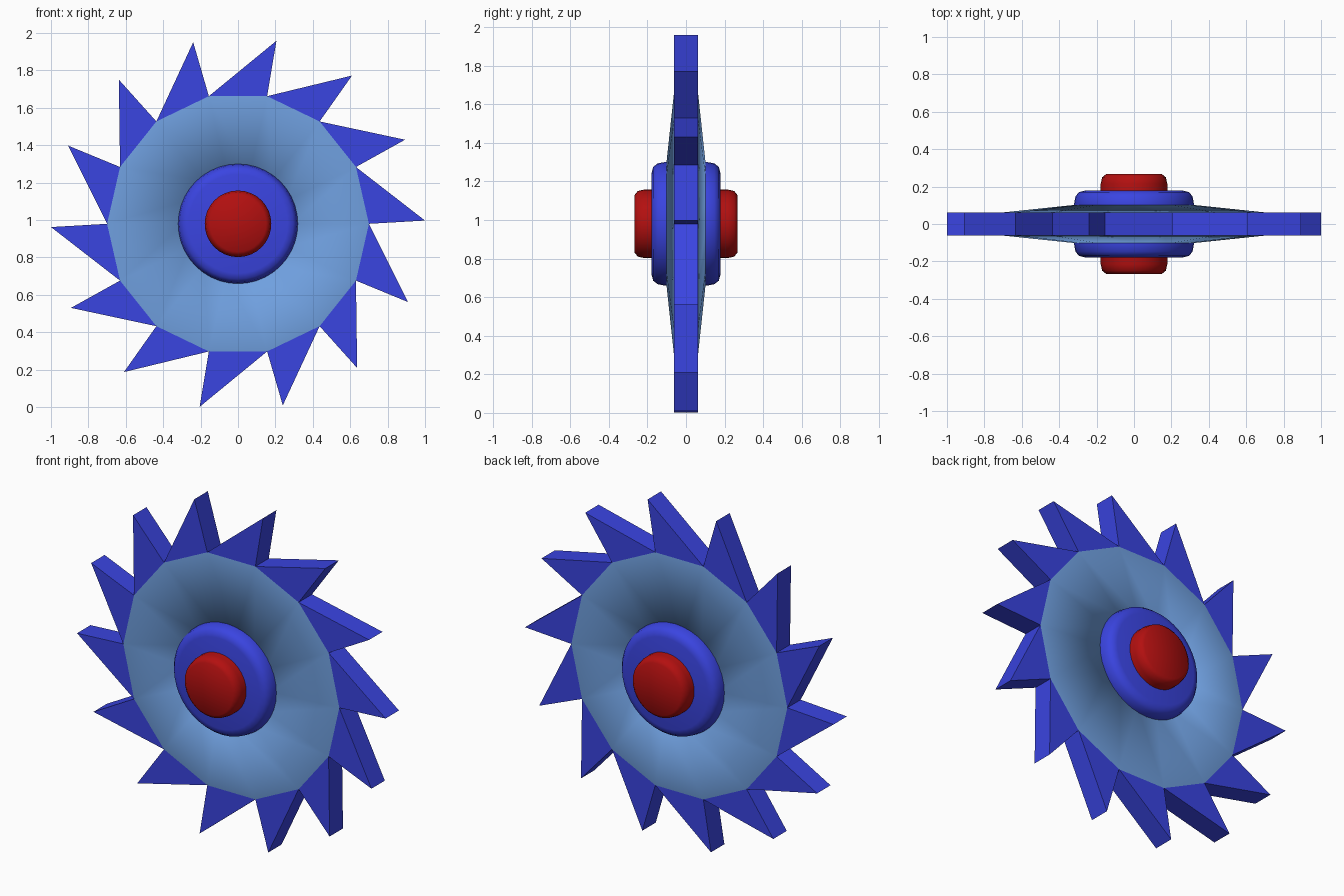
import bpy, bmesh, math

if "Cube" in bpy.data.objects:
    bpy.data.objects.remove(bpy.data.objects["Cube"], do_unlink=True)

TEETH = 14
STEP = 2 * math.pi / TEETH
CENTRE = 0.98
RIM, HALF = 0.70, 0.062


def material(name, rgb):
    m = bpy.data.materials.new(name)
    m.use_nodes = True
    m.diffuse_color = (*rgb, 1)
    m.node_tree.nodes["Principled BSDF"].inputs["Base Color"].default_value = (*rgb, 1)
    return m


blue = material("royal_blue", (0.042, 0.058, 0.75))
steel = material("steel_blue", (0.16, 0.35, 0.74))
red = material("deep_red", (0.45, 0.005, 0.005))


def polar(r, angle, y):
    return (r * math.cos(angle), y, CENTRE + r * math.sin(angle))


def finish(bm, name, mat, smooth):
    bmesh.ops.remove_doubles(bm, verts=bm.verts, dist=0.0001)
    bmesh.ops.recalc_face_normals(bm, faces=bm.faces)
    for f in bm.faces:
        f.smooth = smooth
    mesh = bpy.data.meshes.new(name)
    bm.to_mesh(mesh)
    bm.free()
    mesh.materials.append(mat)
    ob = bpy.data.objects.new(name, mesh)
    bpy.context.collection.objects.link(ob)
    return ob


def lathe(name, profile, sides, mat):
    """Turn a (radius, y) profile around the axle."""
    bm = bmesh.new()
    turn = 2 * math.pi / sides
    for i in range(sides):
        a, b = i * turn, (i + 1) * turn
        for (r0, y0), (r1, y1) in zip(profile, profile[1:]):
            corners = [polar(r0, a, y0), polar(r0, b, y0), polar(r1, b, y1), polar(r1, a, y1)]
            unique = list(dict.fromkeys(corners))
            bm.faces.new([bm.verts.new(c) for c in unique])
    return finish(bm, name, mat, True)


def two_sided(half):
    """Mirror a half profile to the back of the wheel."""
    return half + [(r, -y) for r, y in reversed(half)]


# Tapered disc with a softly shaded bore hidden under the hub
lathe("blade_disc", two_sided([(RIM, HALF), (0.29, 0.105)]), TEETH, steel)

# Rounded hub and axle cap
lathe("hub", two_sided([(0, 0.178), (0.265, 0.178), (0.295, 0.17), (0.313, 0.147), (0.32, 0.11)]), 40, blue)
lathe("axle_cap", two_sided([(0, 0.268), (0.15, 0.266), (0.17, 0.25), (0.178, 0.215)]), 32, red)

# Slanted saw teeth around the rim
bm = bmesh.new()
for k in range(TEETH):
    a = k * STEP
    outline = [(RIM, a), (1.0, a + math.radians(1)), (RIM, a + STEP)]
    front = [bm.verts.new(polar(r, t, -HALF)) for r, t in outline]
    back = [bm.verts.new(polar(r, t, HALF)) for r, t in outline]
    bm.faces.new(front)
    bm.faces.new(back[::-1])
    for i in range(2):
        bm.faces.new([front[i + 1], front[i], back[i], back[i + 1]])
    bm.faces.new([front[0], front[2], back[2], back[0]])
bmesh.ops.recalc_face_normals(bm, faces=bm.faces)
mesh = bpy.data.meshes.new("saw_teeth")
bm.to_mesh(mesh)
bm.free()
mesh.materials.append(blue)
teeth = bpy.data.objects.new("saw_teeth", mesh)
bpy.context.collection.objects.link(teeth)
